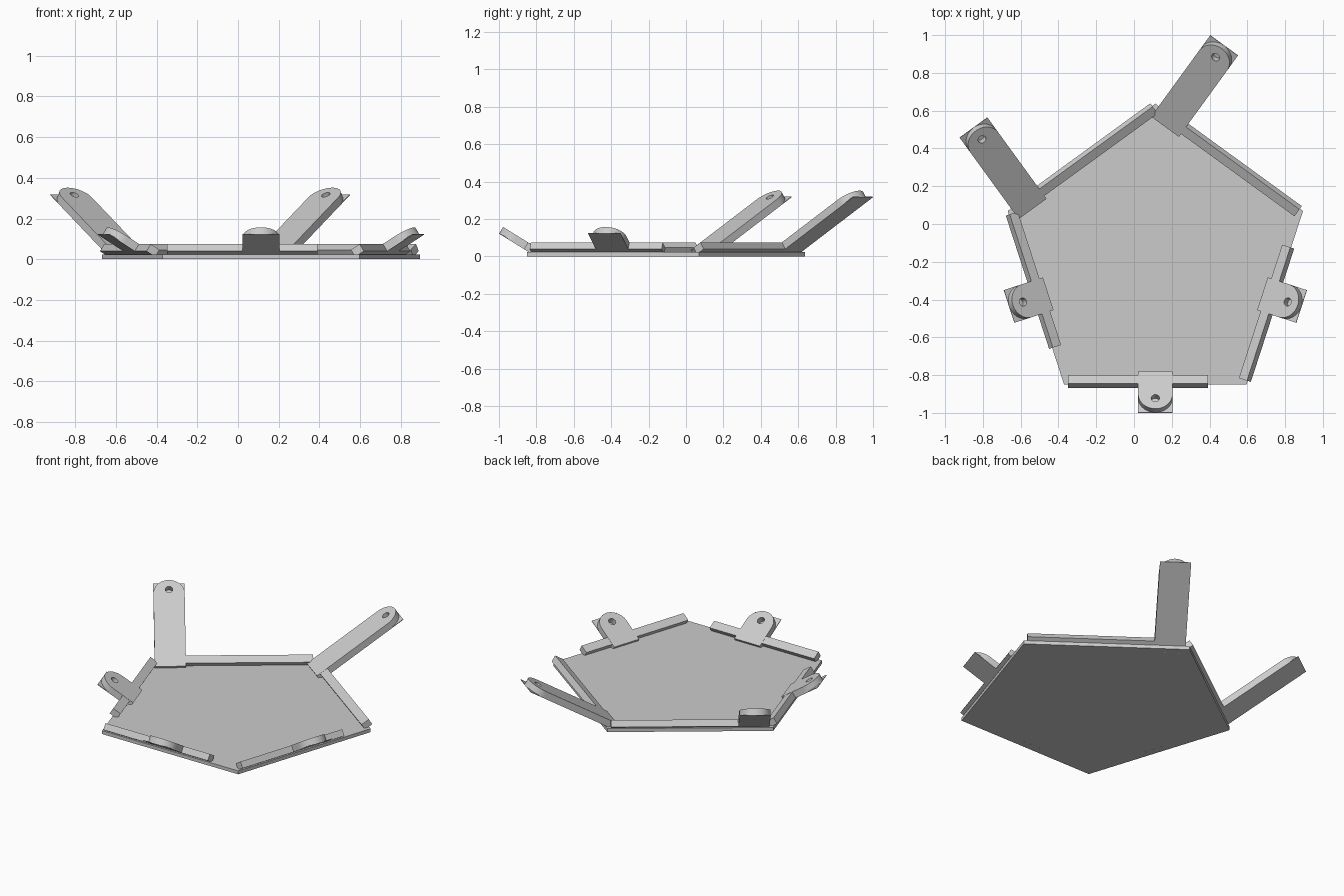
import bpy, bmesh
from math import radians, sin, cos, pi, atan
from mathutils import Matrix, Vector

cube = bpy.data.objects.get("Cube")
if cube:
    bpy.data.objects.remove(cube, do_unlink=True)

grey = bpy.data.materials.new("light_grey")
grey.use_nodes = True
grey.diffuse_color = (0.6, 0.6, 0.6, 1)
grey.node_tree.nodes["Principled BSDF"].inputs["Base Color"].default_value = (0.6, 0.6, 0.6, 1)

CENTRE = Vector((0.113, -0.185, 0))
RADIUS = 0.822          # pentagon corner radius
PLATE = 0.022           # floor plate thickness
THICK = 0.042           # rail and tab thickness
HALF = 0.091            # half width of a tab
BASE = 0.004            # square backing under each rounded tab
INNER = -0.075          # inner end of the tabs
TILT = atan(0.618)      # dihedral slope of the flanges


def add_mesh(name, mesh, matrix):
    mesh.materials.clear()
    mesh.materials.append(grey)
    obj = bpy.data.objects.new(name, mesh)
    obj.matrix_world = matrix
    bpy.context.collection.objects.link(obj)
    return obj


def add_box(name, low, high, matrix):
    low, high = Vector(low), Vector(high)
    bm = bmesh.new()
    bmesh.ops.create_cube(bm, size=1)
    size = high - low
    for v in bm.verts:
        v.co = (low + high) / 2 + Vector(a * b for a, b in zip(v.co, size))
    mesh = bpy.data.meshes.new(name)
    bm.to_mesh(mesh)
    bm.free()
    return add_mesh(name, mesh, matrix)


def arc(cx, cy, r, start, end, steps):
    return [(cx + r * cos(start + (end - start) * i / steps),
             cy + r * sin(start + (end - start) * i / steps)) for i in range(steps + 1)]


def add_tab(name, x, tip, matrix):
    # Rounded strap with a screw hole, extruded from a flat outline
    outline = [(x - HALF, INNER), (x + HALF, INNER)] + arc(x, tip - HALF, HALF, 0, pi, 24)
    hole = arc(x, tip - 0.066, 0.022, 0, 2 * pi, 20)[:-1]
    curve = bpy.data.curves.new(name, "CURVE")
    curve.dimensions = "2D"
    curve.fill_mode = "BOTH"
    curve.extrude = (THICK - BASE) / 2
    for points in (outline, hole):
        spline = curve.splines.new("POLY")
        spline.points.add(len(points) - 1)
        for p, co in zip(spline.points, points):
            p.co = (*co, 0, 1)
        spline.use_cyclic_u = True
    temp = bpy.data.objects.new(name + "_outline", curve)
    bpy.context.collection.objects.link(temp)
    graph = bpy.context.evaluated_depsgraph_get()
    mesh = bpy.data.meshes.new_from_object(temp.evaluated_get(graph))
    bpy.data.objects.remove(temp, do_unlink=True)
    bm = bmesh.new()
    bm.from_mesh(mesh)
    bmesh.ops.remove_doubles(bm, verts=bm.verts, dist=0.0001)
    bmesh.ops.recalc_face_normals(bm, faces=bm.faces)
    bm.to_mesh(mesh)
    bm.free()
    mesh.transform(Matrix.Translation((0, 0, -(THICK - BASE) / 2)))
    strap = add_mesh(name, mesh, matrix)
    bpy.ops.object.select_all(action="DESELECT")
    strap.select_set(True)
    bpy.context.view_layer.objects.active = strap
    bpy.ops.object.shade_smooth_by_angle(angle=radians(30))
    # Square backing closes the underside
    add_box(name + "_backing", (x - HALF, INNER, -THICK),
            (x + HALF, tip, BASE - THICK), matrix)


# Pentagonal floor plate
bm = bmesh.new()
bmesh.ops.create_cone(bm, cap_ends=True, segments=5, radius1=RADIUS, radius2=RADIUS, depth=PLATE)
spin = pi / 2 - max((v.co for v in bm.verts), key=lambda c: c.y).to_2d().angle_signed(Vector((1, 0)))
bmesh.ops.rotate(bm, verts=bm.verts, matrix=Matrix.Rotation(spin, 3, "Z"))
plate_mesh = bpy.data.meshes.new("floor_plate")
bm.to_mesh(plate_mesh)
bm.free()
add_mesh("floor_plate", plate_mesh, Matrix.Translation(CENTRE + Vector((0, 0, PLATE / 2))))

# Tilted flange on each side: a rail plus a short tab or a long corner arm
sides = {"front": -90, "left": -18, "back_left": 54, "back_right": 126, "right": 198}
for side, angle in sides.items():
    frame = (Matrix.Translation(CENTRE) @ Matrix.Rotation(radians(angle - 90), 4, "Z")
             @ Matrix.Translation((0, 0.66, 0.075)) @ Matrix.Rotation(TILT, 4, "X"))
    add_box(side + "_rail", (-0.279, -0.053, -THICK), (0.463, 0, -0.001), frame)
    if side.startswith("back"):
        add_tab(side + "_arm", -0.37, 0.526, frame)
    else:
        add_tab(side + "_tab", 0, 0.156, frame)
